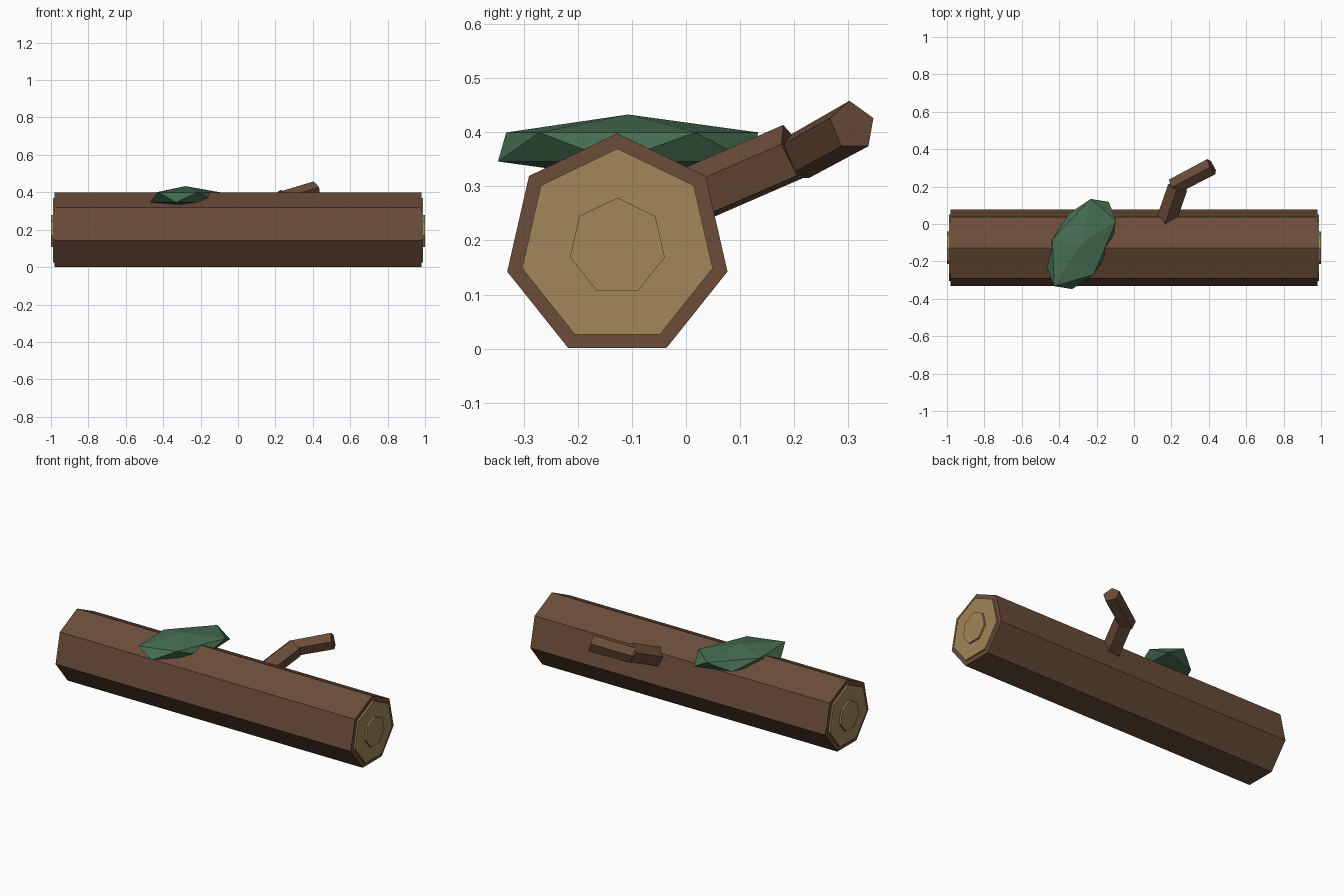
import bpy, bmesh, math
from mathutils import Vector

if "Cube" in bpy.data.objects:
    bpy.data.objects.remove(bpy.data.objects["Cube"], do_unlink=True)


def material(name, rgb):
    m = bpy.data.materials.new(name)
    m.use_nodes = True
    m.diffuse_color = (*rgb, 1)
    bsdf = next(n for n in m.node_tree.nodes if n.type == 'BSDF_PRINCIPLED')
    bsdf.inputs["Base Color"].default_value = (*rgb, 1)
    bsdf.inputs["Roughness"].default_value = 0.9
    return m


bark = material("bark_brown", (0.145, 0.073, 0.041))
wood = material("cut_wood_tan", (0.36, 0.24, 0.1))
green = material("moss_green", (0.06, 0.15, 0.083))


def finish(name, bm, mat):
    bmesh.ops.recalc_face_normals(bm, faces=bm.faces[:])
    mesh = bpy.data.meshes.new(name)
    bm.to_mesh(mesh)
    bm.free()
    mesh.materials.append(mat)
    obj = bpy.data.objects.new(name, mesh)
    bpy.context.collection.objects.link(obj)
    return obj


def prism(name, start, end, r_start, r_end, sides, mat):
    """Flat-sided bar between two points, with one edge facing up."""
    a, b = Vector(start), Vector(end)
    axis = (b - a).normalized()
    side = axis.cross(Vector((0, 0, 1))).normalized()
    up = side.cross(axis)
    bm = bmesh.new()
    rings = []
    for centre, r in ((a, r_start), (b, r_end)):
        ring = []
        for i in range(sides):
            t = math.tau * i / sides
            ring.append(bm.verts.new(centre + r * (up * math.cos(t) + side * math.sin(t))))
        rings.append(ring)
        bm.faces.new(ring)
    for i in range(sides):
        j = (i + 1) % sides
        bm.faces.new((rings[0][i], rings[0][j], rings[1][j], rings[1][i]))
    return finish(name, bm, mat)


# Log trunk with stepped cut ends
LOG_Y, LOG_Z, LOG_R = -0.127, 0.189, 0.209
prism("log_trunk", (-0.98, LOG_Y, LOG_Z), (0.98, LOG_Y, LOG_Z), LOG_R, LOG_R, 7, bark)
for label, s in (("left", 1), ("right", -1)):
    for part, x0, x1, r in (("cut_end", 0.97, 0.99, 0.181), ("heartwood", 0.98, 1.0, 0.09)):
        prism(f"{label}_{part}", (s * x0, LOG_Y, LOG_Z), (s * x1, LOG_Y, LOG_Z), r, r, 7, wood)

# Bent branch stub
prism("branch_base", (0.155, -0.03, 0.262), (0.235, 0.2, 0.362), 0.056, 0.056, 5, bark)
prism("branch_tip", (0.21, 0.2, 0.352), (0.416, 0.308, 0.412), 0.046, 0.048, 5, bark)

# Moss clump: a flattened, stretched twenty-sided lump
centre = Vector((-0.281, -0.107, 0.373))
u, v, h = Vector((0.186, 0.124, 0)), Vector((-0.008, 0.213, 0)), Vector((0, 0, 0.06))
points = [centre + h, centre - h]
for k in range(10):
    t = math.tau * k / 10
    points.append(centre + u * math.cos(t) + v * math.sin(t) + h * (0.447 * (-1) ** k))
bm = bmesh.new()
for p in points:
    bm.verts.new(p)
bmesh.ops.convex_hull(bm, input=bm.verts[:])
finish("moss_clump", bm, green)
